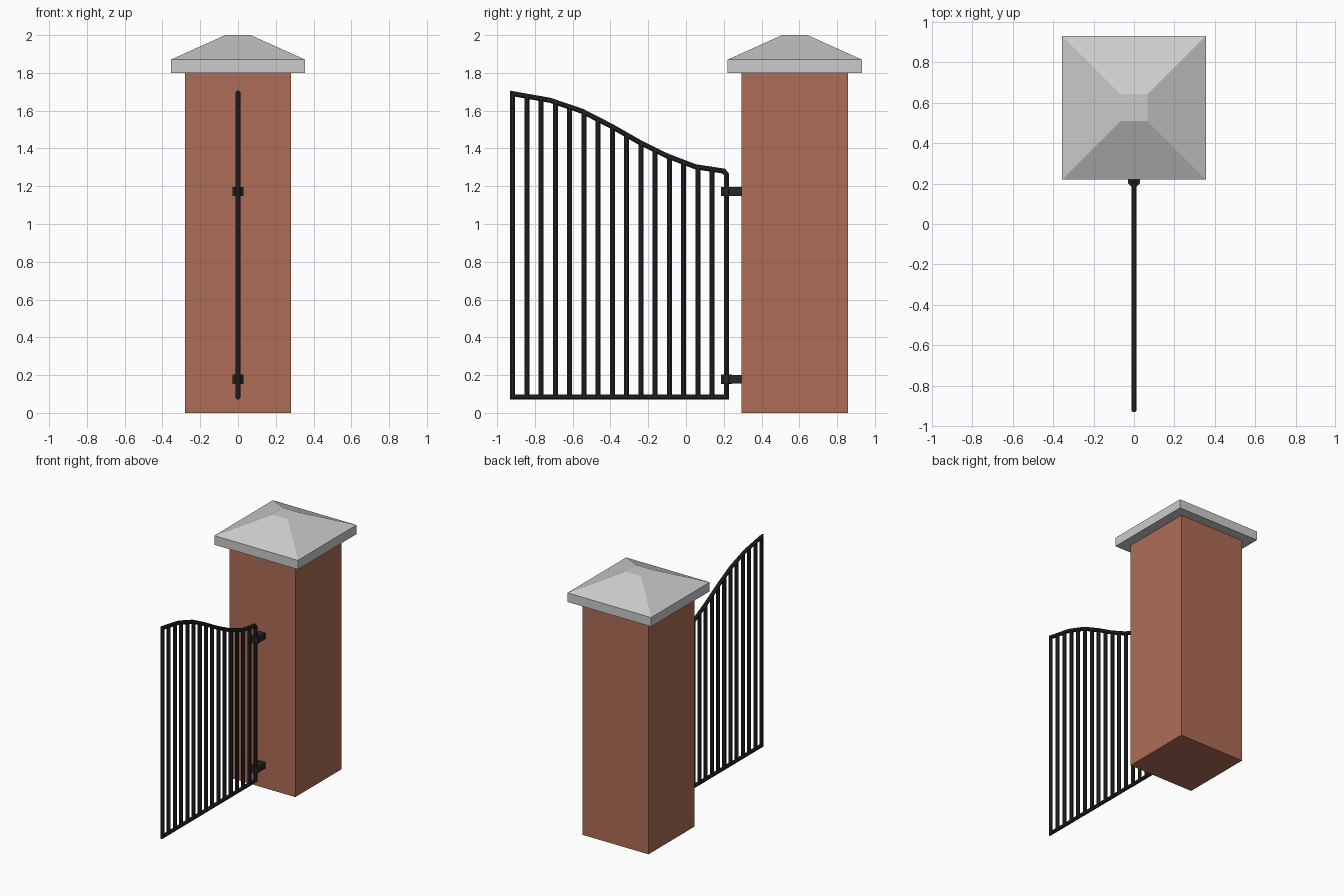
import bpy, bmesh, math
from mathutils import Matrix

if "Cube" in bpy.data.objects:
    bpy.data.objects.remove(bpy.data.objects["Cube"])


def material(name, rgb):
    m = bpy.data.materials.new(name)
    m.diffuse_color = (*rgb, 1)
    m.use_nodes = True
    m.node_tree.nodes["Principled BSDF"].inputs["Base Color"].default_value = m.diffuse_color
    return m


BRICK = material("brick", (0.42, 0.15, 0.09))
IRON = material("iron", (0.02, 0.02, 0.02))
PY = 0.576            # pillar centre in y
R = 0.0145            # iron bar radius
Y0, Y1, ZB = -0.918, 0.214, 0.085


def finish(name, bm, mat=None):
    bmesh.ops.recalc_face_normals(bm, faces=bm.faces)
    me = bpy.data.meshes.new(name)
    bm.to_mesh(me)
    bm.free()
    ob = bpy.data.objects.new(name, me)
    bpy.context.collection.objects.link(ob)
    if mat:
        me.materials.append(mat)
    return ob


def square_stack(name, rings, mat=None):
    """Stack of square rings (half width, z) around the pillar axis."""
    bm = bmesh.new()
    loops = [[bm.verts.new((sx * h, PY + sy * h, z))
              for sx, sy in ((-1, -1), (1, -1), (1, 1), (-1, 1))] for h, z in rings]
    bm.faces.new(loops[0])
    bm.faces.new(loops[-1])
    for a, b in zip(loops, loops[1:]):
        for i in range(4):
            j = (i + 1) % 4
            bm.faces.new((a[i], a[j], b[j], b[i]))
    return finish(name, bm, mat)


def tube(bm, pts, closed=False, sides=8):
    """Mitred tube through (y, z) points in the gate plane."""
    n, loops = len(pts), []
    for i, (y, z) in enumerate(pts):
        a = pts[i - 1] if closed or i else None
        b = pts[(i + 1) % n] if closed or i < n - 1 else None
        dirs = []
        for p, q in ((a, (y, z)), ((y, z), b)):
            if p and q:
                l = math.dist(p, q)
                dirs.append(((q[0] - p[0]) / l, (q[1] - p[1]) / l))
        d0, d1 = dirs[0], dirs[-1]
        k = R / (1 + d0[0] * d1[0] + d0[1] * d1[1])
        ny, nz = -(d0[1] + d1[1]) * k, (d0[0] + d1[0]) * k
        ring = []
        for s in range(sides):
            t = 2 * math.pi * (s + 0.5) / sides
            ring.append(bm.verts.new((R * math.cos(t), y + ny * math.sin(t), z + nz * math.sin(t))))
        loops.append(ring)
    for i in range(n if closed else n - 1):
        a, b = loops[i], loops[(i + 1) % n]
        for s in range(sides):
            t = (s + 1) % sides
            bm.faces.new((a[s], a[t], b[t], b[s]))
    if not closed:
        bm.faces.new(loops[0])
        bm.faces.new(loops[-1])


# Pillar and its stone cap
square_stack("pillar", [(0.281, 0), (0.281, 1.8)], BRICK)
square_stack("pillar_cap", [(0.356, 1.8), (0.356, 1.87), (0.067, 2.0)])

# Gate frame with swept top rail
top = [(Y0, 1.69), (-0.72, 1.655), (-0.55, 1.597), (-0.39, 1.515), (-0.245, 1.432),
       (-0.10, 1.36), (0.05, 1.303), (0.20, 1.28), (Y1, 1.262)]
bm = bmesh.new()
tube(bm, top + [(Y1, ZB), (Y0, ZB)], closed=True)
finish("gate_frame", bm, IRON)


def rail_z(y):
    for (ya, za), (yb, zb) in zip(top, top[1:]):
        if ya <= y <= yb:
            return za + (zb - za) * (y - ya) / (yb - ya)


# Upright bars
bm = bmesh.new()
for i in range(1, 15):
    y = Y0 + (Y1 - Y0) * i / 15
    tube(bm, [(y, ZB), (y, rail_z(y))])
finish("gate_bars", bm, IRON)

# Hinges: barrel around the post and a strap into the pillar
for name, z in (("lower_hinge", 0.178), ("upper_hinge", 1.172)):
    bm = bmesh.new()
    bmesh.ops.create_cone(bm, cap_ends=True, segments=8, radius1=0.032, radius2=0.032, depth=0.048,
                          matrix=Matrix.Translation((0, Y1, z)) @ Matrix.Rotation(math.pi / 8, 4, 'Z'))
    bmesh.ops.create_cube(bm, size=1, matrix=Matrix.Translation((0, 0.258, z))
                          @ Matrix.Diagonal((0.056, 0.085, 0.046, 1)))
    finish(name, bm, IRON)
